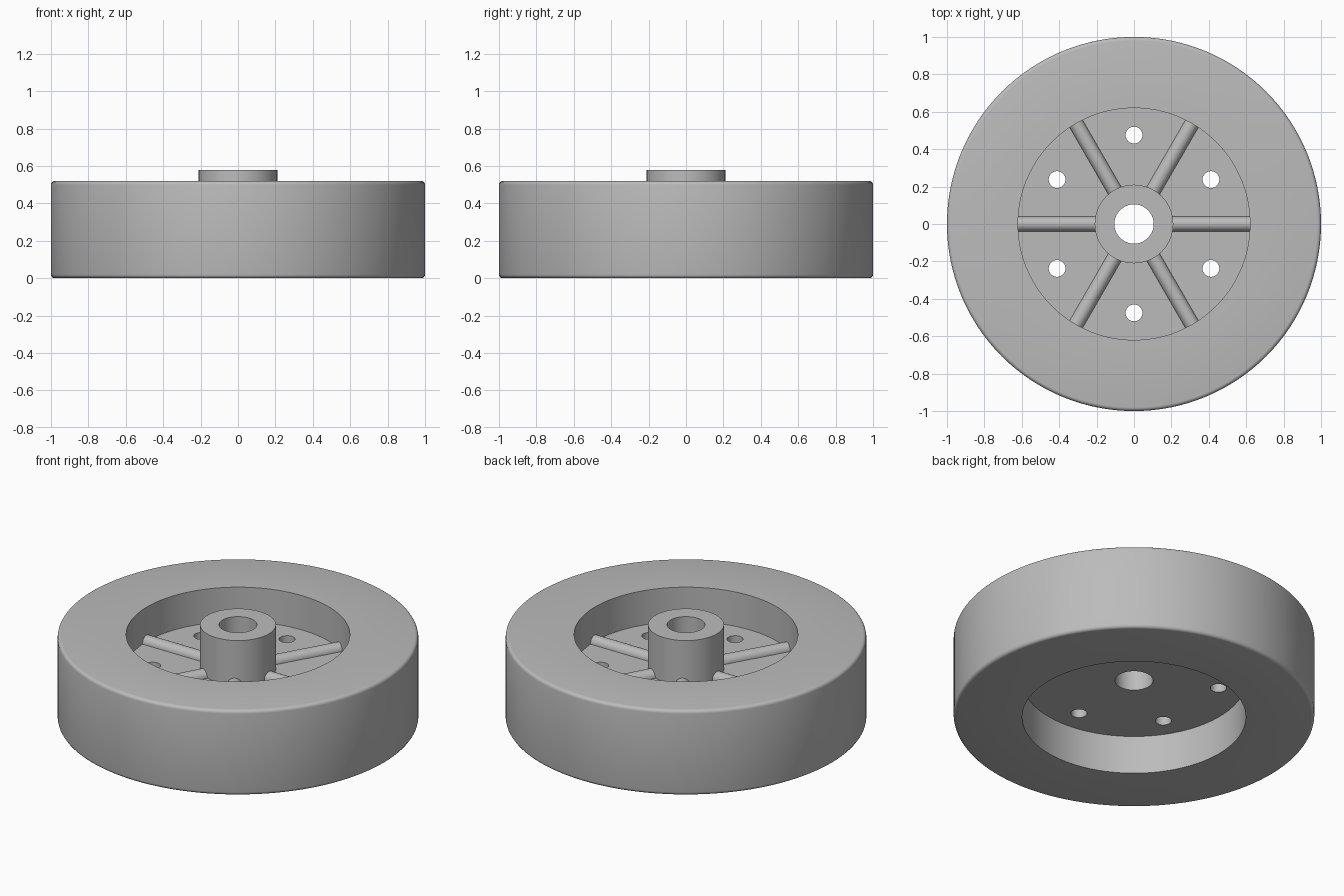
import bpy, bmesh, math
from mathutils import Matrix, Vector

if "Cube" in bpy.data.objects:
    bpy.data.objects.remove(bpy.data.objects["Cube"], do_unlink=True)

GREY = (0.5, 0.5, 0.5, 1)
grey = bpy.data.materials.new("plain grey")
grey.use_nodes = True
grey.diffuse_color = GREY
grey.node_tree.nodes["Principled BSDF"].inputs["Base Color"].default_value = GREY

RIM_R, HUB_R, BORE_R = 0.62, 0.21, 0.105
HEIGHT, HUB_TOP = 0.52, 0.58
WEB_LOW, WEB_TOP = 0.235, 0.31
FILLET = 0.02


def add_object(name, bm):
    bmesh.ops.recalc_face_normals(bm, faces=bm.faces)
    mesh = bpy.data.meshes.new(name)
    bm.to_mesh(mesh)
    bm.free()
    mesh.materials.append(grey)
    obj = bpy.data.objects.new(name, mesh)
    bpy.context.collection.objects.link(obj)
    return obj


def smooth(obj):
    bpy.ops.object.select_all(action='DESELECT')
    obj.select_set(True)
    bpy.context.view_layer.objects.active = obj
    bpy.ops.object.shade_smooth_by_angle(angle=math.radians(35))


def lathe(name, profile, steps=128):
    """Spin a closed (radius, height) outline around the z axis."""
    bm = bmesh.new()
    verts = [bm.verts.new((r, 0, z)) for r, z in profile]
    edges = [bm.edges.new((a, b)) for a, b in zip(verts, verts[1:] + verts[:1])]
    bmesh.ops.spin(bm, geom=verts + edges, cent=(0, 0, 0), axis=(0, 0, 1),
                   angle=math.tau, steps=steps, use_merge=True)
    bmesh.ops.remove_doubles(bm, verts=bm.verts, dist=1e-5)
    return add_object(name, bm)


def corner(r, z, start):
    """Quarter-round points for a rounded outer edge."""
    return [(r + FILLET * math.cos(start + i * math.pi / 8),
             z + FILLET * math.sin(start + i * math.pi / 8)) for i in range(5)]


# Wheel: tread ring, recessed web and raised hub in one turned outline
outline = [(BORE_R, WEB_LOW), (RIM_R, WEB_LOW), (RIM_R, 0)]
outline += corner(1 - FILLET, FILLET, -math.pi / 2)
outline += corner(1 - FILLET, HEIGHT - FILLET, 0)
outline += [(RIM_R, HEIGHT), (RIM_R, WEB_TOP), (HUB_R, WEB_TOP),
            (HUB_R, HUB_TOP), (BORE_R, HUB_TOP)]
wheel = lathe("wheel", outline)

# Six round holes through the web, midway between the spokes
bm = bmesh.new()
for i in range(6):
    a = math.radians(30 + 60 * i)
    spot = Vector((0.475 * math.cos(a), 0.475 * math.sin(a), WEB_TOP))
    bmesh.ops.create_cone(bm, cap_ends=True, segments=32, radius1=0.045, radius2=0.045,
                          depth=0.3, matrix=Matrix.Translation(spot))
cutter = add_object("hole_cutter", bm)
cutter.hide_render = True
cut = wheel.modifiers.new("holes", 'BOOLEAN')
cut.operation = 'DIFFERENCE'
cut.solver = 'EXACT'
cut.object = cutter
bpy.context.view_layer.objects.active = wheel
bpy.ops.object.modifier_apply(modifier=cut.name)
bpy.data.objects.remove(cutter, do_unlink=True)
smooth(wheel)

# Spokes: six round-topped ribs lying on the web
half = 0.04
for i in range(6):
    bm = bmesh.new()
    arc = [(half * math.cos(k * math.pi / 16), half * math.sin(k * math.pi / 16))
           for k in range(17)]
    section = [(half, -half / 2)] + arc + [(-half, -half / 2)]
    face = bm.faces.new([bm.verts.new((HUB_R - 0.03, y, WEB_TOP + z)) for y, z in section])
    grown = bmesh.ops.extrude_face_region(bm, geom=[face])["geom"]
    bmesh.ops.translate(bm, verts=[g for g in grown if isinstance(g, bmesh.types.BMVert)],
                        vec=(RIM_R - HUB_R + 0.05, 0, 0))
    bmesh.ops.rotate(bm, verts=bm.verts, cent=(0, 0, 0),
                     matrix=Matrix.Rotation(math.radians(60 * i), 3, 'Z'))
    smooth(add_object(f"spoke_{i + 1}", bm))
